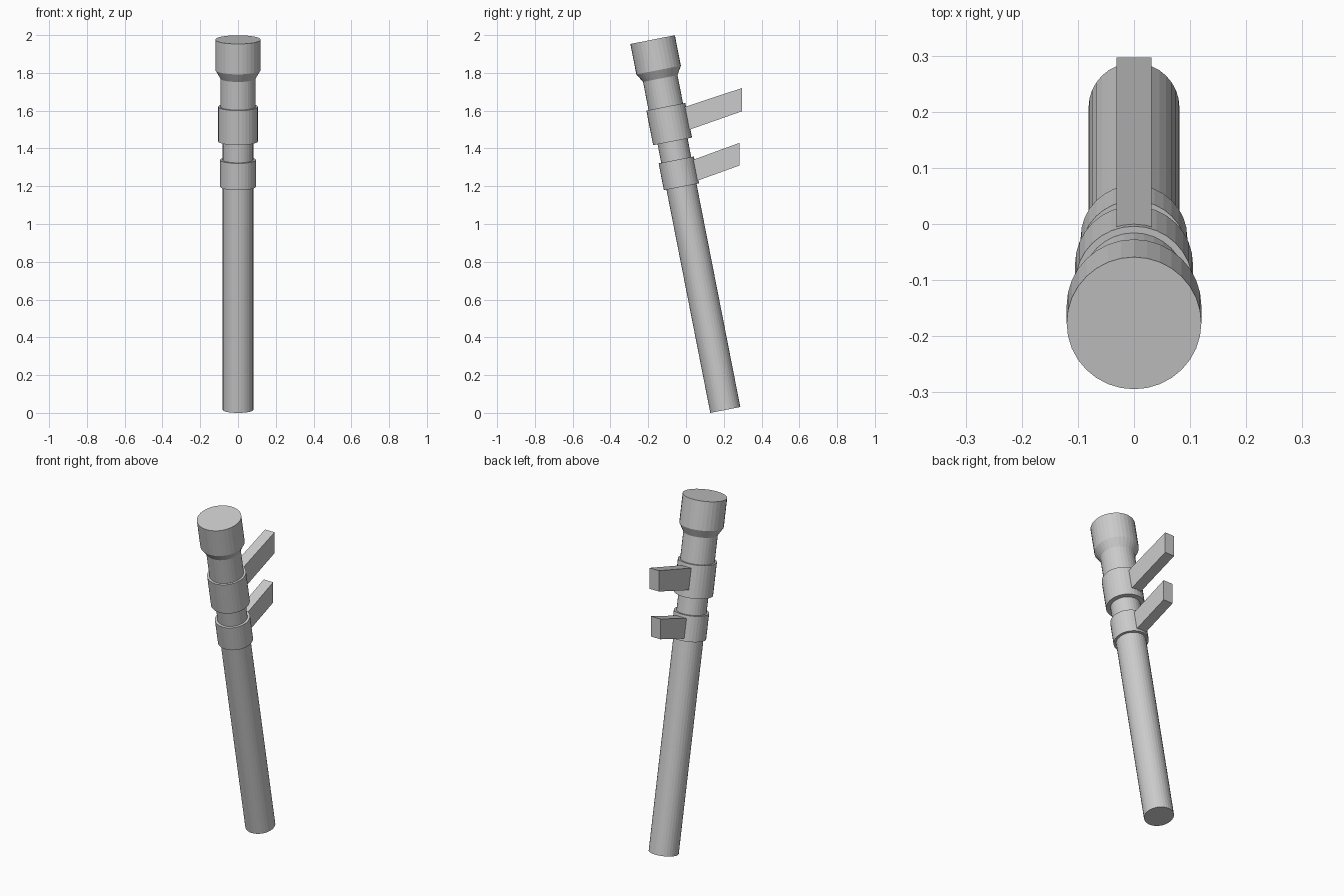
import bpy, bmesh, math
from mathutils import Matrix

if "Cube" in bpy.data.objects:
    bpy.data.objects.remove(bpy.data.objects["Cube"])

SIDES = 32
TILT = Matrix.Translation((0, 0.208, 0.0155)) @ Matrix.Rotation(math.radians(11.1), 4, 'X')


def finish(name, bm, matrix=Matrix.Identity(4)):
    bmesh.ops.recalc_face_normals(bm, faces=bm.faces)
    bm.transform(matrix)
    mesh = bpy.data.meshes.new(name)
    bm.to_mesh(mesh)
    bm.free()
    obj = bpy.data.objects.new(name, mesh)
    bpy.context.collection.objects.link(obj)
    return obj


def turned(name, profile):
    """Capped solid of revolution about the tilted axis; profile = (radius, distance)."""
    bm = bmesh.new()
    rings = [[bm.verts.new((r * math.cos(2 * math.pi * i / SIDES),
                            r * math.sin(2 * math.pi * i / SIDES), s))
              for i in range(SIDES)] for r, s in profile]
    for a, b in zip(rings, rings[1:]):
        for i in range(SIDES):
            j = (i + 1) % SIDES
            bm.faces.new((a[i], a[j], b[j], b[i]))
    bm.faces.new(rings[0])
    bm.faces.new(rings[-1])
    return finish(name, bm, TILT)


def bracket(name, outline, half_width=0.031):
    """Side outline (y, z) extruded across x."""
    bm = bmesh.new()
    face = bm.faces.new([bm.verts.new((-half_width, y, z)) for y, z in outline])
    ext = bmesh.ops.extrude_face_region(bm, geom=[face])
    verts = [v for v in ext['geom'] if isinstance(v, bmesh.types.BMVert)]
    bmesh.ops.translate(bm, verts=verts, vec=(2 * half_width, 0, 0))
    return finish(name, bm)


# Long handle tube
turned("tube", [(0.081, 0), (0.081, 1.55)])
# Flared head with its neck
turned("head", [(0.093, 1.55), (0.093, 1.788), (0.12, 1.834), (0.12, 1.998)])
# Holding rings
turned("lower_ring", [(0.095, 1.204), (0.095, 1.349)])
turned("upper_ring", [(0.105, 1.449), (0.105, 1.636)])
# Wall brackets, sloping up and back
bracket("upper_bracket", [(-0.006, 1.62), (0.297, 1.72), (0.297, 1.597), (0.015, 1.498)])
bracket("lower_bracket", [(0.036, 1.339), (0.284, 1.43), (0.284, 1.31), (0.057, 1.228)])
